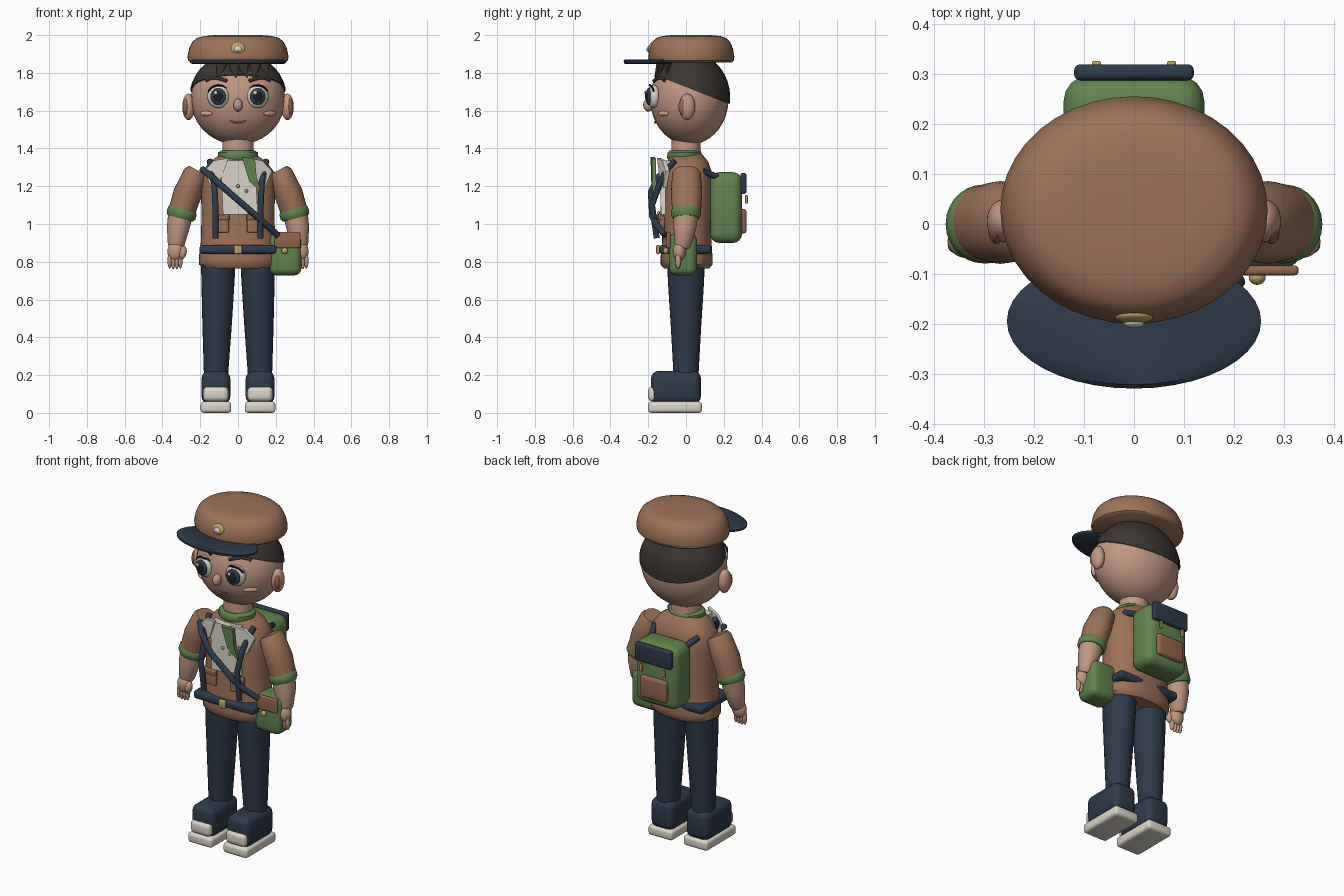
import bpy, bmesh, math
from mathutils import Vector, Matrix, Euler

cube = bpy.data.objects.get("Cube")
if cube:
    bpy.data.objects.remove(cube, do_unlink=True)


def material(name, r, g, b):
    m = bpy.data.materials.new(name)
    m.use_nodes = True
    m.diffuse_color = (r, g, b, 1)
    m.node_tree.nodes["Principled BSDF"].inputs["Base Color"].default_value = (r, g, b, 1)
    return m


BROWN = material("warm brown cloth", .34, .165, .095)
SKIN = material("skin", .54, .31, .22)
CREAM = material("cream", .70, .66, .58)
NAVY = material("navy", .028, .042, .068)
GREEN = material("olive green", .12, .23, .075)
HAIR = material("dark hair", .045, .035, .032)
GOLD = material("gold", .52, .36, .13)
BLUSH = material("blush", .70, .38, .29)
BLACK = material("black", .01, .012, .016)
LEATHER = material("leather", .30, .13, .07)


def finish(bm, name, mat):
    bmesh.ops.recalc_face_normals(bm, faces=bm.faces)
    me = bpy.data.meshes.new(name)
    bm.to_mesh(me)
    bm.free()
    me.materials.append(mat)
    me.shade_smooth()
    me.set_sharp_from_angle(angle=math.radians(42))
    ob = bpy.data.objects.new(name, me)
    bpy.context.collection.objects.link(ob)
    return ob


def place(bm, loc, size, rot):
    mat = Matrix.LocRotScale(Vector(loc), Euler(rot), Vector(size))
    bmesh.ops.transform(bm, matrix=mat, verts=bm.verts)


def ball(name, mat, loc, radii, rot=(0, 0, 0), cut=None):
    bm = bmesh.new()
    bmesh.ops.create_uvsphere(bm, u_segments=28, v_segments=18, radius=1)
    place(bm, loc, radii, rot)
    if cut:
        geom = bm.verts[:] + bm.edges[:] + bm.faces[:]
        res = bmesh.ops.bisect_plane(bm, geom=geom, plane_co=cut[0], plane_no=cut[1], clear_inner=True)
        edges = [e for e in res["geom_cut"] if isinstance(e, bmesh.types.BMEdge)]
        bmesh.ops.edgeloop_fill(bm, edges=edges)
    return finish(bm, name, mat)


def box(name, mat, loc, size, bevel, rot=(0, 0, 0)):
    bm = bmesh.new()
    bmesh.ops.create_cube(bm, size=1)
    place(bm, (0, 0, 0), size, (0, 0, 0))
    bmesh.ops.bevel(bm, geom=bm.edges[:], offset=bevel, segments=4, profile=.5, affect='EDGES')
    place(bm, loc, (1, 1, 1), rot)
    return finish(bm, name, mat)


def sweep(name, mat, path, level=False, power=2, n=28):
    """Skin elliptical rings (x, y, z, rx, ry) placed along a path."""
    bm = bmesh.new()
    mids = [Vector(p[:3]) for p in path]
    rings = []
    for i, p in enumerate(path):
        t = mids[min(i + 1, len(mids) - 1)] - mids[max(i - 1, 0)]
        t = Vector((0, 0, 1)) if level else t.normalized()
        u = Vector((0, 1, 0)).cross(t).normalized()
        v = t.cross(u)
        ring = []
        for k in range(n):
            a = math.tau * k / n
            c, s = math.cos(a), math.sin(a)
            c = math.copysign(abs(c) ** (2 / power), c)
            s = math.copysign(abs(s) ** (2 / power), s)
            ring.append(bm.verts.new(mids[i] + u * c * p[3] + v * s * p[4]))
        rings.append(ring)
    for a, b in zip(rings, rings[1:]):
        for k in range(n):
            j = (k + 1) % n
            bm.faces.new((a[k], a[j], b[j], b[k]))
    bm.faces.new(rings[0])
    bm.faces.new(rings[-1])
    return finish(bm, name, mat)


def rod(name, mat, pts, r, n=12):
    return sweep(name, mat, [(*p, r, r) for p in pts], n=n)


def plate(name, mat, outline, y, thick, bend=0):
    """Extrude an x-z outline in y, folding it back away from the centre."""
    bm = bmesh.new()
    f, b = [[bm.verts.new((x, y + d + bend * abs(x), z)) for x, z in outline] for d in (0, thick)]
    bm.faces.new(f)
    bm.faces.new(b)
    for k in range(len(f)):
        j = (k + 1) % len(f)
        bm.faces.new((f[k], f[j], b[j], b[k]))
    return finish(bm, name, mat)


def face_y(x, z):
    return .018 - .207 * math.sqrt(max(0, 1 - (x / .25) ** 2 - ((z - 1.66) / .24) ** 2))


# Head, hair and neck
ball("head", SKIN, (0, .018, 1.66), (.25, .207, .24))
ball("hair", HAIR, (0, .02, 1.67), (.258, .214, .24), cut=((0, -.1, 1.765), (0, .394, 1)))
sweep("neck", SKIN, [(0, 0, 1.34, .085, .08), (0, 0, 1.47, .08, .075)], True)
for x, tip in ((-.09, -.11), (-.02, -.01), (.03, .05), (.09, .08), (.14, .16)):
    y = face_y(x, 1.82) - .008
    sweep("fringe_tuft", HAIR, [(x, y, 1.85, .03, .014), (x, y - .006, 1.82, .024, .012),
                                (tip, face_y(tip, 1.78) - .004, 1.775, .003, .003)], n=10)
ball("nose", SKIN, (0, face_y(0, 1.63) - .012, 1.63), (.025, .028, .034))
rod("mouth", LEATHER, [(x, face_y(x, 1.54) - .002, 1.536 + 6 * x * x) for x in (-.042, -.02, 0, .02, .042)], .005)

# Cap
cap = [(1.855, .93), (1.865, .985), (1.885, 1), (1.93, .965), (1.965, .9), (1.985, .81), (1.995, .67), (2, .45)]
sweep("cap", BROWN, [(0, .028, z, .268 * k, .228 * k) for z, k in cap], True, n=40)
sweep("cap_brim", NAVY, [(0, -.195, z, .255 * k, .135 * k)
                         for z, k in ((1.846, .93), (1.852, .99), (1.864, 1), (1.872, .94))], True, n=40)
ball("cap_badge", GOLD, (0, -.187, 1.932), (.038, .012, .03), (-.25, 0, 0))
ball("cap_badge_centre", CREAM, (0, -.2, 1.928), (.02, .008, .015), (-.25, 0, 0))

# Torso and jacket
sweep("jacket", BROWN, [(0, .003, .765, .185, .12), (0, .003, .785, .206, .137), (0, .003, .82, .208, .138),
                        (0, .004, .9, .197, .131), (0, .01, 1.05, .193, .133), (0, .012, 1.2, .197, .134),
                        (0, .012, 1.27, .195, .126), (0, .01, 1.33, .15, .108), (0, 0, 1.37, .09, .085)],
      True, 2.3, 40)
sweep("neck_band", GREEN, [(0, -.008, 1.34, .1, .086), (0, -.008, 1.352, .108, .092),
                           (0, -.008, 1.378, .105, .09), (0, -.008, 1.39, .088, .078)], True)
plate("shirt", CREAM, [(-.09, 1.335), (.09, 1.335), (.105, 1.05), (-.08, 1.05)], -.146, .06, .12)
plate("neckerchief", GREEN, [(.02, 1.355), (.09, 1.345), (.098, 1.25), (.122, 1.17), (.06, 1.225)], -.19, .022, .1)
for x, z in ((.045, 1.175), (0, 1.2), (.06, 1.06)):
    ball("shirt_button", GOLD, (x, -.145, z), (.009, .008, .009))
box("belt", NAVY, (0, -.004, .865), (.408, .278, .05), .02)
box("belt_buckle", GOLD, (0, -.148, .865), (.042, .02, .046), .006)
rod("satchel_strap", NAVY, [(-.19, -.09, 1.29), (-.14, -.145, 1.25), (-.05, -.185, 1.17),
                            (.1, -.178, 1.04), (.15, -.155, .995), (.21, -.11, .94)], .017)

# Paired parts
for s in (-1, 1):
    side = "left_" if s > 0 else "right_"
    # Face
    ball(side + "ear", SKIN, (s * .262, .006, 1.62), (.033, .043, .07))
    ball(side + "inner_ear", LEATHER, (s * .276, -.01, 1.62), (.016, .03, .048))
    ex, ez = s * .105, 1.675
    ball(side + "eye", CREAM, (ex, -.172, ez), (.058, .032, .062), (0, 0, s * .25))
    ball(side + "iris", NAVY, (ex, -.197, ez), (.042, .014, .046), (0, 0, s * .2))
    ball(side + "pupil", BLACK, (ex, -.207, ez), (.024, .009, .028), (0, 0, s * .15))
    ball(side + "eye_glint", CREAM, (ex - .014, -.215, ez + .02), (.01, .005, .011))
    rod(side + "lash", BLACK, [(s * (.105 + .057 * math.sin(a)), -.192 + .02 * abs(a), ez + .06 * math.cos(a))
                               for a in (-.8, -.4, 0, .4, .8, 1.1)], .006, 8)
    rod(side + "brow", HAIR, [(s * x, face_y(x, z) - .006, z)
                              for x, z in ((.06, 1.757), (.09, 1.768), (.12, 1.775), (.148, 1.771), (.17, 1.76))], .009)
    ball(side + "cheek", BLUSH, (s * .168, face_y(.168, 1.585), 1.585), (.042, .009, .013), (0, 0, s * .72))

    # Collar flap, chest pocket and pack straps
    plate(side + "lapel", CREAM, [(s * x, z) for x, z in
                                  ((.05, 1.35), (.13, 1.335), (.18, 1.28), (.14, 1.19), (.085, 1.25))],
          -.172, .02, .36)
    box(side + "pocket", BROWN, (s * .09, -.132, 1.0), (.085, .025, .09), .008, (0, 0, s * .15))
    box(side + "pocket_flap", LEATHER, (s * .09, -.14, 1.035), (.09, .025, .03), .006, (0, 0, s * .15))
    rod(side + "shoulder_strap", NAVY, [(s * .15, -.06, 1.335), (s * .14, -.1, 1.29), (s * .125, -.14, 1.21),
                                        (s * .12, -.18, 1.1), (s * .118, -.155, .925)], .016)
    rod(side + "pack_strap", NAVY, [(s * .145, .09, 1.28), (s * .12, .15, 1.255), (s * .1, .21, 1.235)], .017)

    # Arm and hand
    sweep(side + "sleeve", BROWN, [(s * .215, .003, 1.285, .05, .062), (s * .224, .003, 1.268, .064, .076),
                                   (s * .268, .003, 1.16, .075, .083), (s * .302, .003, 1.05, .071, .075)])
    sweep(side + "cuff", GREEN, [(s * .291, 0, 1.08, .072, .072), (s * .294, 0, 1.07, .079, .079),
                                 (s * .302, 0, 1.045, .079, .079), (s * .306, 0, 1.03, .07, .07)])
    sweep(side + "forearm", SKIN, [(s * .303, 0, 1.06, .066, .066), (s * .317, -.006, .98, .06, .06),
                                   (s * .328, -.018, .89, .044, .044), (s * .329, -.022, .875, .035, .036)])
    ball(side + "palm", SKIN, (s * .331, -.035, .855), (.043, .034, .052))
    ball(side + "thumb", SKIN, (s * .292, -.05, .848), (.02, .021, .036), (0, s * -.2, 0))
    for i in range(4):
        x = s * (.305 + .019 * i)
        ball(side + "finger", SKIN, (x, -.042, .805), (.0115, .015, .046 - .004 * abs(i - 1.5)))

    # Leg and shoe
    sweep(side + "trouser_leg", NAVY, [(s * .104, 0, .82, .092, .1), (s * .106, 0, .7, .088, .096),
                                       (s * .111, 0, .45, .077, .08), (s * .117, 0, .18, .063, .065)], True)
    box(side + "shoe", NAVY, (s * .117, -.053, .135), (.152, .264, .175), .04)
    box(side + "toe_cap", CREAM, (s * .117, -.172, .1), (.132, .058, .078), .024)
    box(side + "sole", CREAM, (s * .117, -.058, .03), (.162, .285, .06), .018)

    # Backpack buckle
    box("pack_buckle", GOLD, (s * .075, .32, 1.13), (.018, .014, .045), .004)

# Backpack
box("backpack", GREEN, (0, .212, 1.087), (.282, .17, .375), .05)
box("backpack_flap", NAVY, (0, .304, 1.215), (.24, .032, .11), .012)
box("backpack_pocket", LEATHER, (0, .3, 1.015), (.176, .04, .13), .016)

# Satchel at the left hip
box("satchel", GREEN, (.25, -.016, .84), (.172, .148, .225), .04)
box("satchel_flap", LEATHER, (.262, -.093, .915), (.136, .02, .085), .008)
ball("satchel_button", GOLD, (.247, -.107, .858), (.017, .015, .017))
